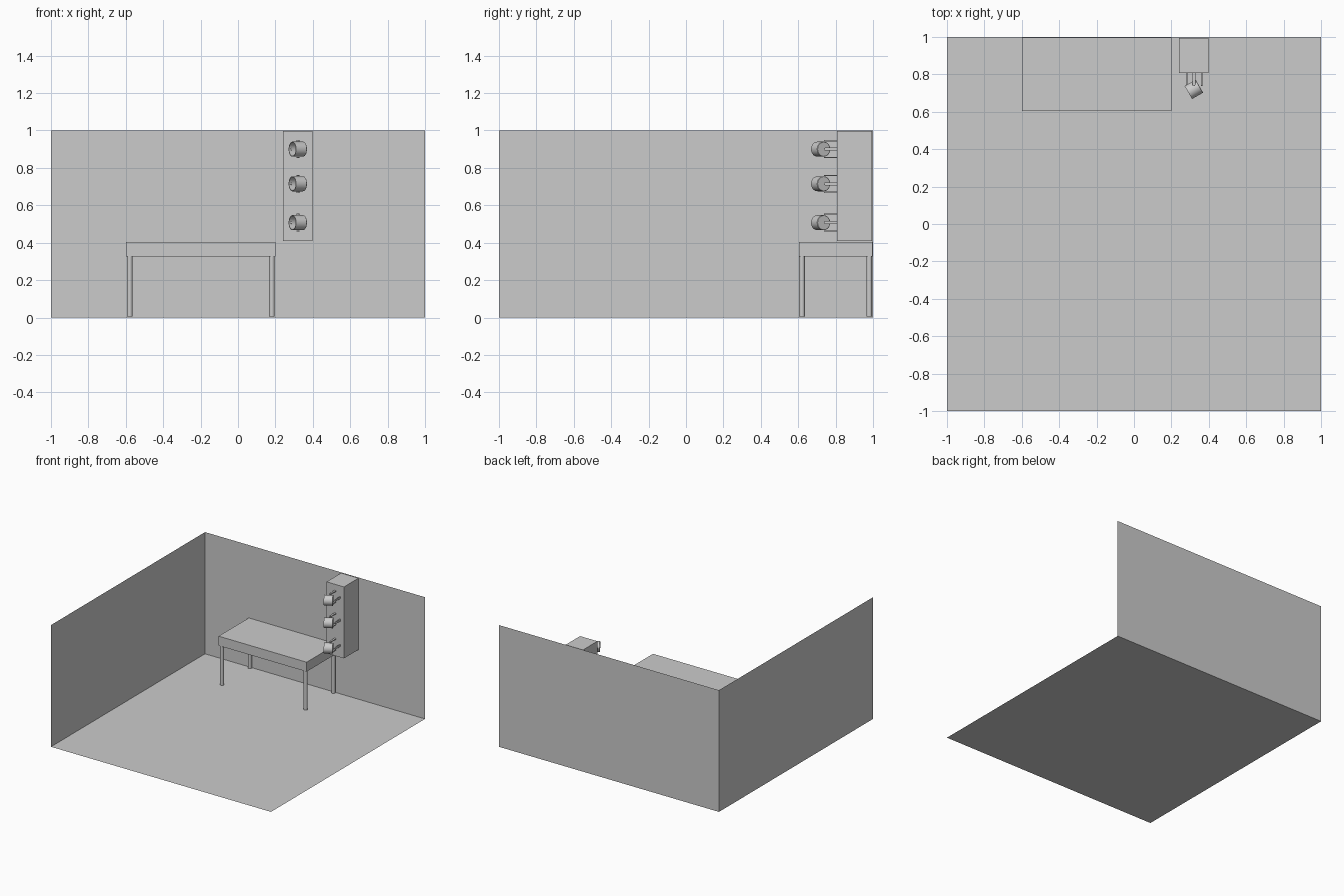
import bpy, bmesh, math
from mathutils import Vector, Matrix

if "Cube" in bpy.data.objects:
    bpy.data.objects.remove(bpy.data.objects["Cube"])


def add_object(name, bm, smooth=False):
    mesh = bpy.data.meshes.new(name)
    bm.to_mesh(mesh)
    bm.free()
    ob = bpy.data.objects.new(name, mesh)
    bpy.context.collection.objects.link(ob)
    if smooth:
        bpy.ops.object.select_all(action='DESELECT')
        ob.select_set(True)
        bpy.context.view_layer.objects.active = ob
        bpy.ops.object.shade_smooth_by_angle(angle=math.radians(35))
    return ob


def add_quad(name, corners):
    bm = bmesh.new()
    bm.faces.new([bm.verts.new(c) for c in corners])
    return add_object(name, bm)


def box_into(bm, lo, hi):
    lo, hi = Vector(lo), Vector(hi)
    m = Matrix.Translation((lo + hi) / 2) @ Matrix.Diagonal((*(hi - lo), 1))
    bmesh.ops.create_cube(bm, size=1, matrix=m)


def add_box(name, lo, hi):
    bm = bmesh.new()
    box_into(bm, lo, hi)
    return add_object(name, bm)


def cylinder_into(bm, centre, axis, radius, length, segments=24):
    rot = Vector(axis).to_track_quat('Z', 'Y').to_matrix().to_4x4()
    bmesh.ops.create_cone(bm, cap_ends=True, segments=segments, radius1=radius,
                          radius2=radius, depth=length,
                          matrix=Matrix.Translation(centre) @ rot)


# Room: floor and two thin walls
add_quad("floor", [(-1, -1, 0), (1, -1, 0), (1, 1, 0), (-1, 1, 0)])
add_quad("back_wall", [(-1, 1, 0), (1, 1, 0), (1, 1, 1), (-1, 1, 1)])
add_quad("left_wall", [(-1, -1, 0), (-1, 1, 0), (-1, 1, 1), (-1, -1, 1)])

# Table
add_box("table_top", (-0.60, 0.605, 0.325), (0.20, 0.997, 0.403))
for side, x in (("left", -0.579), ("right", 0.181)):
    for end, y in (("front", 0.62), ("back", 0.98)):
        bm = bmesh.new()
        cylinder_into(bm, (x, y, 0.166), (0, 0, 1), 0.015, 0.322)
        add_object(f"table_leg_{end}_{side}", bm, True)

# Tall box on the wall that carries the lamps
add_box("lamp_cabinet", (0.24, 0.807, 0.41), (0.398, 0.995, 0.997))


def add_lamp(label, z):
    # Hollow can turned towards the front left
    bm = bmesh.new()
    profile = [(0, -0.034), (0.038, -0.034), (0.04, -0.032), (0.04, 0.034),
               (0.036, 0.034), (0.034, -0.022), (0, -0.022)]
    verts = [bm.verts.new((r, 0, h)) for r, h in profile]
    edges = [bm.edges.new(p) for p in zip(verts, verts[1:])]
    bmesh.ops.spin(bm, geom=verts + edges, cent=(0, 0, 0), axis=(0, 0, 1),
                   angle=math.tau, steps=32)
    bmesh.ops.remove_doubles(bm, verts=bm.verts, dist=1e-5)
    bmesh.ops.recalc_face_normals(bm, faces=bm.faces)
    can = add_object(f"lamp_can_{label}", bm, True)
    can.rotation_mode = 'QUATERNION'
    can.rotation_quaternion = Vector((-0.87, -0.5, 0)).to_track_quat('Z', 'Y')
    can.location = (0.32, 0.72, z)

    # Four round-ended prongs holding the can: top, bottom and both sides
    bm = bmesh.new()
    for s in (-1, 1):
        zc = z + s * 0.0445
        box_into(bm, (0.312, 0.745, zc - 0.0035), (0.328, 0.808, zc + 0.0035))
        cylinder_into(bm, (0.32, 0.745, zc), (0, 0, 1), 0.008, 0.007, 16)
        xc = 0.322 + s * 0.040
        box_into(bm, (xc - 0.0035, 0.745, z - 0.008),
                 (xc + 0.0035, 0.808, z + 0.008))
        cylinder_into(bm, (xc, 0.745, z), (1, 0, 0), 0.008, 0.007, 16)
    add_object(f"lamp_bracket_{label}", bm, True)


for label, z in (("upper", 0.90), ("middle", 0.715), ("lower", 0.507)):
    add_lamp(label, z)
